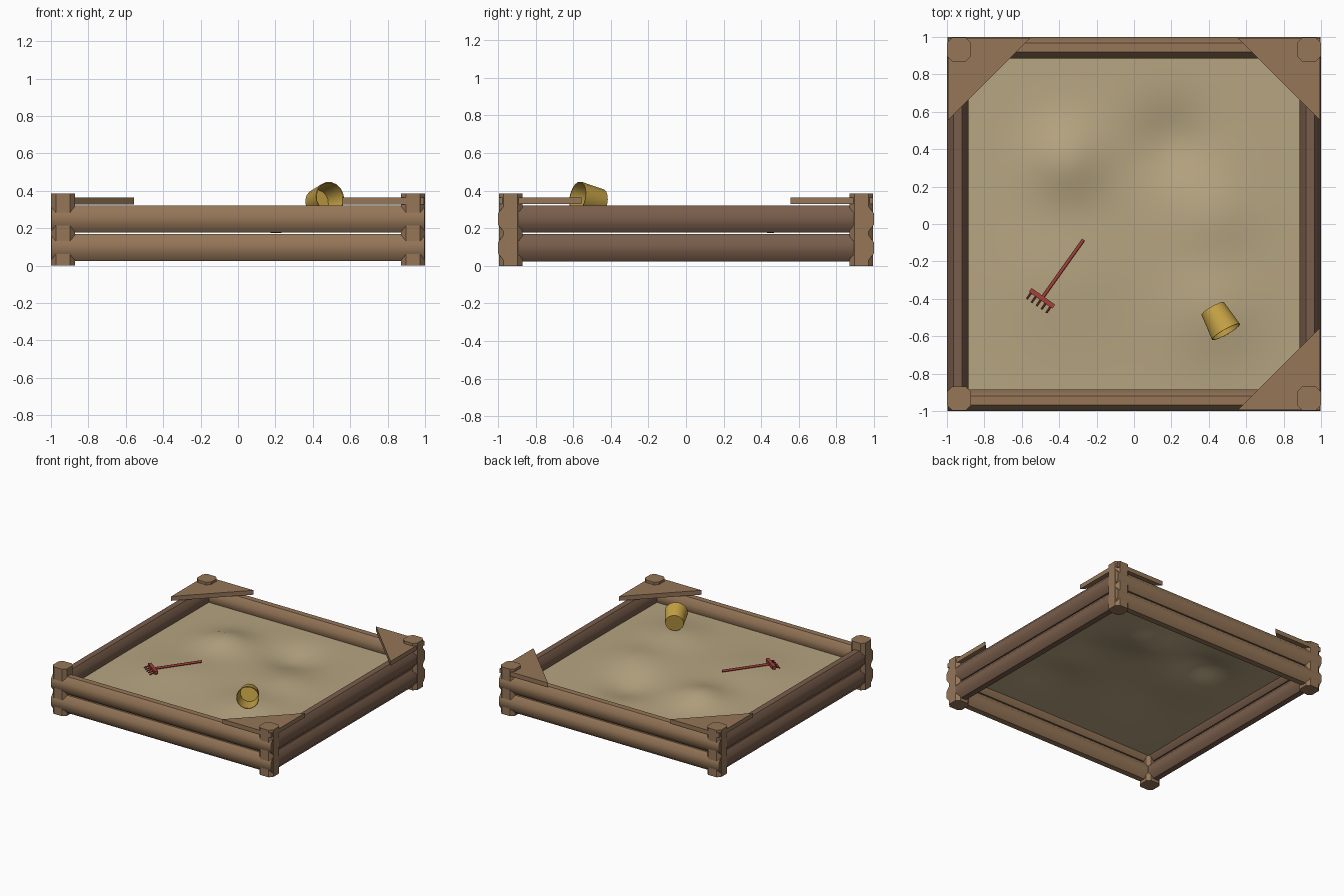
import bpy, bmesh, math
from mathutils import Vector, Matrix

if "Cube" in bpy.data.objects:
    bpy.data.objects.remove(bpy.data.objects["Cube"])


def material(name, r, g, b):
    m = bpy.data.materials.new(name)
    m.diffuse_color = (r, g, b, 1)
    m.use_nodes = True
    m.node_tree.nodes["Principled BSDF"].inputs["Base Color"].default_value = m.diffuse_color
    return m


WOOD = material("wood", 0.30, 0.18, 0.097)
DARK_WOOD = material("dark_wood", 0.19, 0.11, 0.07)
SAND = material("sand", 0.47, 0.375, 0.22)
YELLOW = material("yellow", 0.56, 0.36, 0.06)
RED = material("red", 0.38, 0.05, 0.04)


def finish(name, bm, mat, smooth=None):
    bmesh.ops.recalc_face_normals(bm, faces=bm.faces)
    me = bpy.data.meshes.new(name)
    bm.to_mesh(me)
    bm.free()
    ob = bpy.data.objects.new(name, me)
    bpy.context.collection.objects.link(ob)
    me.materials.append(mat)
    if smooth:
        bpy.ops.object.select_all(action='DESELECT')
        ob.select_set(True)
        bpy.context.view_layer.objects.active = ob
        bpy.ops.object.shade_smooth_by_angle(angle=math.radians(smooth))
    return ob


def prism(bm, a, b, r1, r2, sides):
    """Tapered solid rod from point a to point b."""
    a, b = Vector(a), Vector(b)
    d = b - a
    mat = Matrix.Translation((a + b) / 2) @ d.to_track_quat('Z', 'Y').to_matrix().to_4x4() \
        @ Matrix.Rotation(math.pi / sides, 4, 'Z')
    bmesh.ops.create_cone(bm, cap_ends=True, segments=sides, radius1=r1, radius2=r2,
                          depth=d.length, matrix=mat)


def log(name, along_x, pos, half, mat):
    """Eight-sided log, a little taller than wide."""
    bm = bmesh.new()
    prism(bm, (-half, 0, 0), (half, 0, 0), 1, 1, 8)
    k = math.cos(math.pi / 8)
    bmesh.ops.scale(bm, vec=(1, 0.057 / k, 0.072 / k), verts=bm.verts)
    if not along_x:
        bmesh.ops.rotate(bm, matrix=Matrix.Rotation(math.pi / 2, 3, 'Z'), verts=bm.verts)
    bmesh.ops.translate(bm, vec=pos, verts=bm.verts)
    finish(name, bm, mat, 50)


# Log walls
for level, z in (("lower", 0.096), ("upper", 0.249)):
    log(level + "_front_log", True, (0, -0.943, z), 0.998, WOOD)
    log(level + "_back_log", True, (0, 0.943, z), 0.998, WOOD)
    log(level + "_left_log", False, (-0.942, 0, z), 0.93, DARK_WOOD)
    log(level + "_right_log", False, (0.942, 0, z), 0.93, DARK_WOOD)

# Corner posts, and triangular seats on three of the corners
for sx, xn in ((-1, "left"), (1, "right")):
    for sy, yn in ((-1, "front"), (1, "back")):
        bm = bmesh.new()
        bmesh.ops.create_cube(bm, size=1)
        bmesh.ops.scale(bm, vec=(0.128, 0.126, 0.385), verts=bm.verts)
        up = [e for e in bm.edges if abs(e.verts[0].co.z - e.verts[1].co.z) > 0.1]
        bmesh.ops.bevel(bm, geom=up, offset=0.026, segments=1, affect='EDGES')
        bmesh.ops.translate(bm, vec=(sx * 0.936, sy * 0.933, 0.1925), verts=bm.verts)
        finish(f"{yn}_{xn}_post", bm, WOOD)

        if (sx, sy) == (-1, -1):
            continue
        bm = bmesh.new()
        tri = [(0.995, 0.995), (0.555, 0.995), (0.995, 0.555)]
        f = bm.faces.new([bm.verts.new((sx * x, sy * y, 0.328)) for x, y in tri])
        new = bmesh.ops.extrude_face_region(bm, geom=[f])['geom']
        bmesh.ops.translate(bm, vec=(0, 0, 0.036),
                            verts=[v for v in new if isinstance(v, bmesh.types.BMVert)])
        finish(f"{yn}_{xn}_corner_seat", bm, WOOD)

# Sand: rolling sheet of soft mounds and one hollow (x, y, height, radius)
MOUNDS = [(-0.36, 0.34, 0.068, 0.20), (0.43, 0.03, 0.03, 0.20), (0.20, 0.44, -0.055, 0.20),
          (0.43, -0.46, 0.04, 0.24), (-0.40, -0.28, 0.022, 0.30), (0.0, 0.0, 0.02, 0.75)]


def sand_height(x, y):
    return 0.216 + sum(a * math.exp(-((x - mx) ** 2 + (y - my) ** 2) / (r * r))
                       for mx, my, a, r in MOUNDS)


bm = bmesh.new()
bmesh.ops.create_grid(bm, x_segments=40, y_segments=40, size=0.91)
for v in bm.verts:
    v.co.z = sand_height(v.co.x, v.co.y)
finish("sand", bm, SAND, 60)

# Bucket lying on its side, mouth tipped slightly up
base, mouth = Vector((0.421, -0.452, 0.338)), Vector((0.492, -0.577, 0.363))
axis = (mouth - base).normalized()
bm = bmesh.new()
prism(bm, base, mouth, 0.070, 0.087, 16)
lid = max(bm.faces, key=lambda f: f.calc_center_median().dot(axis))
bmesh.ops.inset_region(bm, faces=[lid], thickness=0.005)
floor = bmesh.ops.extrude_face_region(bm, geom=[lid])['geom']
bmesh.ops.delete(bm, geom=[lid], context='FACES')
fv = [v for v in floor if isinstance(v, bmesh.types.BMVert)]
bmesh.ops.translate(bm, vec=axis * -0.138, verts=fv)
bmesh.ops.scale(bm, vec=(0.82,) * 3, space=Matrix.Translation(axis * 0.138 - mouth), verts=fv)
finish("bucket", bm, YELLOW, 40)

# Rake: handle, head bar and tines lying on the sand
tip = Vector((-0.27, -0.085, 0.270))
head = Vector((-0.492, -0.397, 0.270))
back = (head - tip).normalized()
side = Vector((-back.y, back.x, 0)).normalized()
bm = bmesh.new()
prism(bm, tip, head, 0.0095, 0.0095, 8)
finish("rake_handle", bm, RED, 50)
bm = bmesh.new()
prism(bm, head - side * 0.077, head + side * 0.077, 0.018, 0.018, 4)
finish("rake_head", bm, RED)
bm = bmesh.new()
for i in range(5):
    root = head + side * (i - 2) * 0.032
    prism(bm, root, root + back * 0.05 - Vector((0, 0, 0.012)), 0.0055, 0.0045, 6)
finish("rake_tines", bm, RED)
